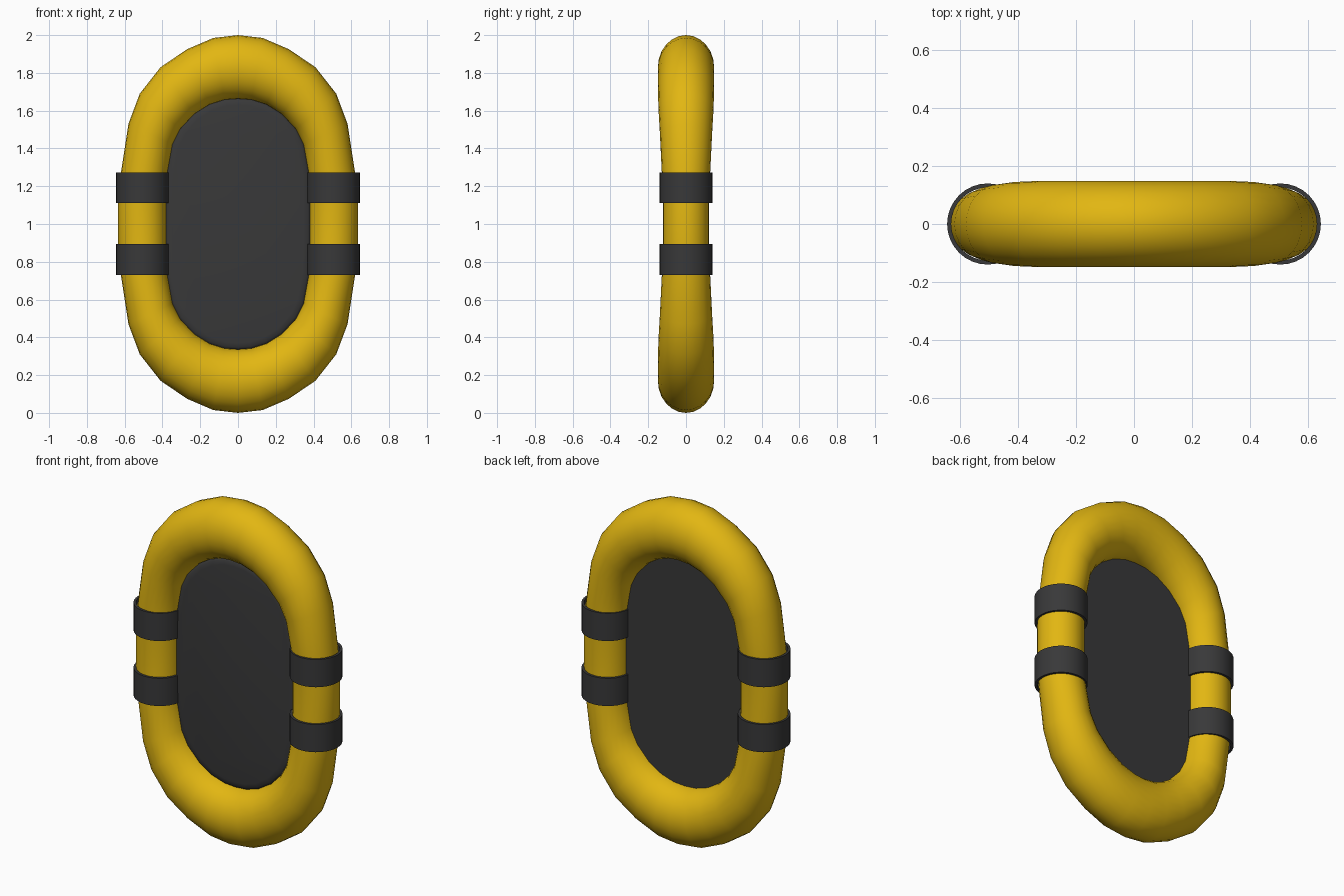
import bpy
import bmesh
from math import cos, sin, tau

cube = bpy.data.objects.get("Cube")
if cube:
    bpy.data.objects.remove(cube, do_unlink=True)


def material(name, colour):
    mat = bpy.data.materials.new(name)
    mat.use_nodes = True
    mat.diffuse_color = colour
    mat.node_tree.nodes["Principled BSDF"].inputs["Base Color"].default_value = colour
    return mat


yellow = material("yellow rubber", (0.76, 0.47, 0.006, 1))
charcoal = material("charcoal fabric", (0.04, 0.04, 0.041, 1))


def finish(name, bm, mat, angle):
    bmesh.ops.recalc_face_normals(bm, faces=bm.faces[:])
    mesh = bpy.data.meshes.new(name)
    bm.to_mesh(mesh)
    bm.free()
    mesh.materials.append(mat)
    obj = bpy.data.objects.new(name, mesh)
    bpy.context.collection.objects.link(obj)
    bpy.ops.object.select_all(action="DESELECT")
    obj.select_set(True)
    bpy.context.view_layer.objects.active = obj
    bpy.ops.object.shade_smooth_by_angle(angle=angle)
    return obj


def full_loop(quarter):
    """Mirror a quarter outline (x, height above the middle) into a closed loop."""
    half = quarter + [(-x, z) for x, z in quarter[-2::-1]]
    return half + [(-x, -z) for x, z in half]


def bridge_rings(bm, rings, closed):
    count = len(rings)
    for i in range(count if closed else count - 1):
        a, b = rings[i], rings[(i + 1) % count]
        for j in range(len(a)):
            k = (j + 1) % len(a)
            bm.faces.new((a[j], a[k], b[k], b[j]))


# Quarter outlines from the side to the top
outer = [(.635, .1), (.62, .27), (.58, .53), (.52, .69),
         (.41, .83), (.27, .925), (.13, .985), (0, 1)]
inner = [(.378, .1), (.372, .27), (.345, .42), (.305, .5),
         (.23, .58), (.15, .63), (.07, .655), (0, .66)]
depth = [.122, .128, .138, .145, .149, .149, .149, .149]

# Inflated ring with an oval section that thins at the sides
half_depth = depth + depth[-2::-1]
bm = bmesh.new()
rings = []
for (ox, oz), (ix, iz), d in zip(full_loop(outer), full_loop(inner), half_depth * 2):
    ring = []
    for j in range(24):
        c, s = cos(tau * j / 24), sin(tau * j / 24)
        ring.append(bm.verts.new(((ox + ix) / 2 + (ox - ix) / 2 * c, d * s,
                                  1 + (oz + iz) / 2 + (oz - iz) / 2 * c)))
    rings.append(ring)
bridge_rings(bm, rings, True)
finish("inflated_ring", bm, yellow, 1.2)

# Floor panel: flat back, rounded front rim
bm = bmesh.new()
rings = []
for grow, y in ((.01, .012), (.01, -.01), (.004, -.024), (-.008, -.032), (-.03, -.036)):
    rings.append([bm.verts.new((x * (1 + grow / .37), y, 1 + z * (1 + grow / .66)))
                  for x, z in full_loop(inner)])
bridge_rings(bm, rings, False)
bm.faces.new(rings[0])
bm.faces.new(rings[-1])
finish("floor_panel", bm, charcoal, 0.9)

# Straps wrapped around both sides of the ring
for side, x in (("left", .505), ("right", -.505)):
    for level, z in (("upper", 1.192), ("lower", .812)):
        bm = bmesh.new()
        rings = []
        for radius, dz in ((.14, -.081), (.14, .081), (.126, .081), (.126, -.081)):
            rings.append([bm.verts.new((x + radius * cos(tau * j / 32),
                                        radius * sin(tau * j / 32), z + dz))
                          for j in range(32)])
        bridge_rings(bm, rings, True)
        finish(f"{level}_{side}_strap", bm, charcoal, 0.6)
